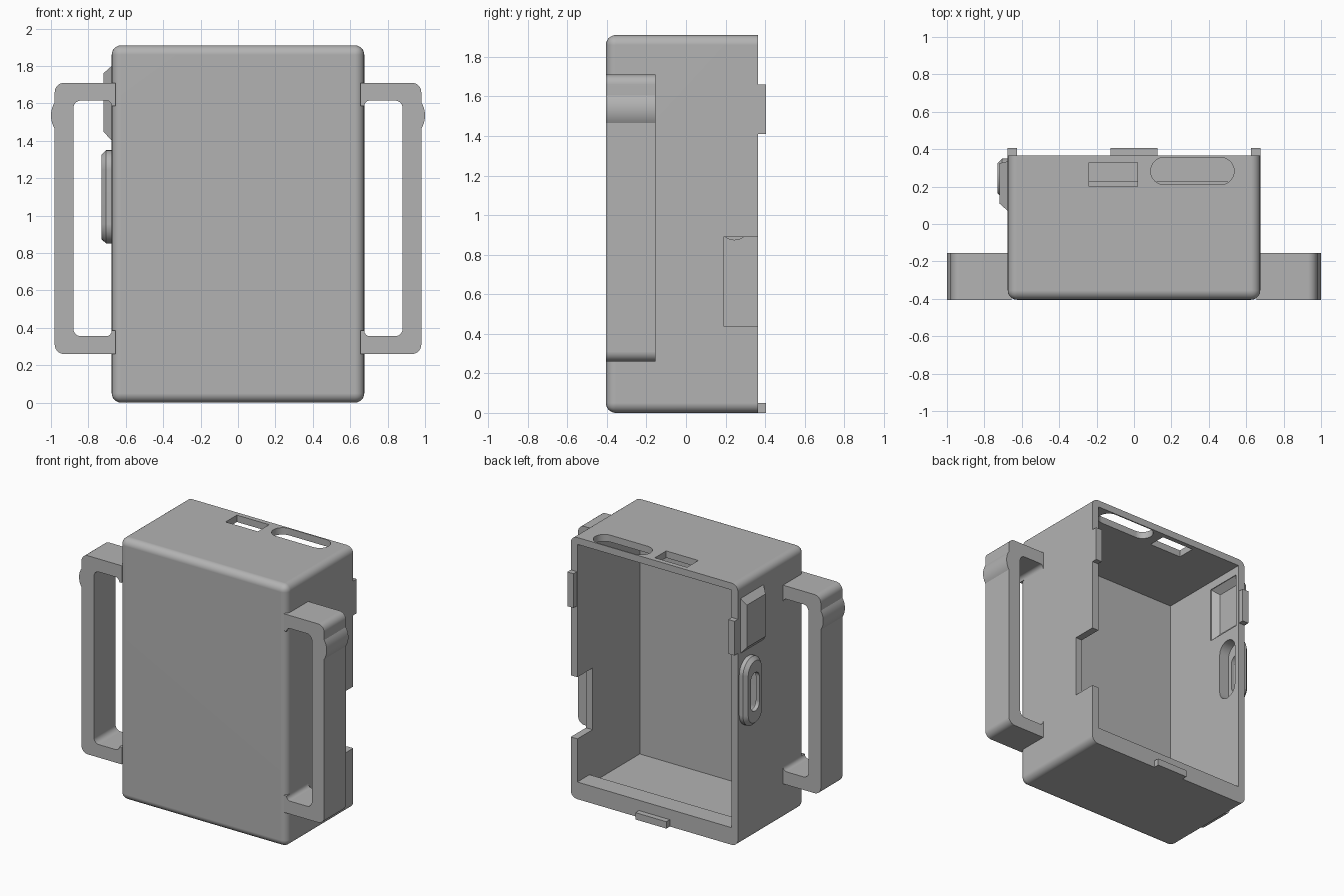
import bpy, bmesh
from math import sin, cos, radians, pi

if "Cube" in bpy.data.objects:
    bpy.data.objects.remove(bpy.data.objects["Cube"], do_unlink=True)

grey = bpy.data.materials.new("plain grey")
grey.use_nodes = True
colour = (0.45, 0.45, 0.45, 1)
grey.diffuse_color = colour
grey.node_tree.nodes["Principled BSDF"].inputs["Base Color"].default_value = colour


def arc(u, v, r, start, end, n=6):
    steps = [radians(start + (end - start) * i / n) for i in range(n + 1)]
    return [(u + r * cos(a), v + r * sin(a)) for a in steps]


def rect(u0, u1, v0, v1):
    return [(u0, v0), (u1, v0), (u1, v1), (u0, v1)]


def stadium(u, v, half_u, half_v):
    # Rounded slot outline, long along whichever half size is larger
    r = min(half_u, half_v)
    du, dv = half_u - r, half_v - r
    pts = []
    for k, (su, sv) in enumerate([(1, 1), (-1, 1), (-1, -1), (1, -1)]):
        pts += arc(u + su * du, v + sv * dv, r, 90 * k, 90 * k + 90, 8)
    return [p for i, p in enumerate(pts)
            if abs(p[0] - pts[i - 1][0]) + abs(p[1] - pts[i - 1][1]) > 1e-5]


def finish(name, bm):
    bmesh.ops.recalc_face_normals(bm, faces=bm.faces)
    mesh = bpy.data.meshes.new(name)
    bm.to_mesh(mesh)
    bm.free()
    mesh.materials.append(grey)
    obj = bpy.data.objects.new(name, mesh)
    bpy.context.collection.objects.link(obj)
    return obj


def loft(name, axis, sections):
    # Solid through matching outlines placed along one axis
    bm = bmesh.new()
    place = {"x": lambda p, u, v: (p, u, v),
             "y": lambda p, u, v: (u, p, v),
             "z": lambda p, u, v: (u, v, p)}[axis]
    rings = [[bm.verts.new(place(p, u, v)) for u, v in pts] for p, pts in sections]
    bm.faces.new(rings[0])
    bm.faces.new(rings[-1])
    for a, b in zip(rings, rings[1:]):
        for i in range(len(a)):
            bm.faces.new((a[i - 1], a[i], b[i], b[i - 1]))
    return finish(name, bm)


def prism(name, axis, start, end, pts):
    return loft(name, axis, [(start, pts), (end, pts)])


def activate(obj):
    bpy.ops.object.select_all(action="DESELECT")
    obj.select_set(True)
    bpy.context.view_layer.objects.active = obj


def combine(target, tool, operation):
    activate(target)
    mod = target.modifiers.new("combine", "BOOLEAN")
    mod.operation = operation
    mod.solver = "EXACT"
    mod.object = tool
    bpy.ops.object.modifier_apply(modifier=mod.name)
    bpy.data.objects.remove(tool, do_unlink=True)


def smooth(obj):
    activate(obj)
    bpy.ops.object.shade_smooth_by_angle(angle=radians(25))
    mod = obj.modifiers.new("even shading", "WEIGHTED_NORMAL")
    mod.keep_sharp = True


# Case: block with every edge rounded except those round the open back
back = 0.365
case = prism("case", "y", -0.405, back, rect(-0.675, 0.675, 0, 1.91))
bm = bmesh.new()
bm.from_mesh(case.data)
edges = [e for e in bm.edges if min(v.co.y for v in e.verts) < 0]
bmesh.ops.bevel(bm, geom=edges, offset=0.05, segments=6, profile=0.5, affect="EDGES")
bm.to_mesh(case.data)
bm.free()

# Raised housing and port surround on the right side
wide, narrow = rect(0.07, 0.335, 1.4, 1.8), rect(0.11, 0.325, 1.45, 1.76)
port_y, port_z = 0.245, 1.1
rim = stadium(port_y, port_z, 0.105, 0.25)
face = stadium(port_y, port_z, 0.08, 0.225)
combine(case, loft("housing", "x", [(-0.65, wide), (-0.675, wide), (-0.72, narrow)]), "UNION")
combine(case, loft("port_surround", "x", [(-0.65, rim), (-0.705, rim), (-0.73, face)]), "UNION")

# Hollow inside, with a raised sill at the bottom of the opening
cavity = [(-0.355, 0.055), (0.225, 0.055), (0.225, 0.125),
          (0.5, 0.125), (0.5, 1.86), (-0.355, 1.86)]
cutters = [
    prism("cavity", "x", -0.622, 0.622, cavity),
    loft("housing_pocket", "x", [(-0.6, wide), (-0.627, wide), (-0.672, narrow)]),
    prism("port_pocket", "x", -0.6, -0.7, face),
    prism("port_slot", "x", -0.6, -0.8, stadium(port_y, port_z, 0.05, 0.14)),
    prism("side_notch", "x", 0.55, 0.8, rect(0.19, 0.5, 0.44, 0.89)),
    prism("top_window", "z", 1.8, 2, rect(-0.24, 0.02, 0.2, 0.33)),
    prism("top_slot", "z", 1.8, 2, stadium(0.312, 0.283, 0.223, 0.073)),
]
for cutter in cutters:
    combine(case, cutter, "DIFFERENCE")
smooth(case)

# Strap loops with a rounded grip ridge on the outside
outline = ([(0.655, 0.26)] + arc(0.93, 0.31, 0.05, -90, 0)
           + arc(0.8675, 1.535, 0.1325, -32, 32, 10)
           + arc(0.93, 1.66, 0.05, 0, 90)
           + [(0.655, 1.71), (0.655, 1.585)]
           + arc(0.705, 1.585, 0.03, 180, 90)
           + arc(0.84, 1.575, 0.04, 90, 0)
           + arc(0.84, 0.395, 0.04, 0, -90)
           + arc(0.705, 0.385, 0.03, 270, 180)
           + [(0.655, 0.385)])
for side, name in ((1, "left"), (-1, "right")):
    loop = prism(name + "_strap_loop", "y", -0.405, -0.155,
                 [(side * u, v) for u, v in outline])
    smooth(loop)
    # Upper locating tab on the rim
    prism(name + "_rim_tab", "y", back, 0.405,
          rect(*sorted((side * 0.625, side * 0.675)), 1.41, 1.66))

# Lower locating tab
prism("bottom_rim_tab", "y", back, 0.405, rect(-0.125, 0.125, 0, 0.05))
